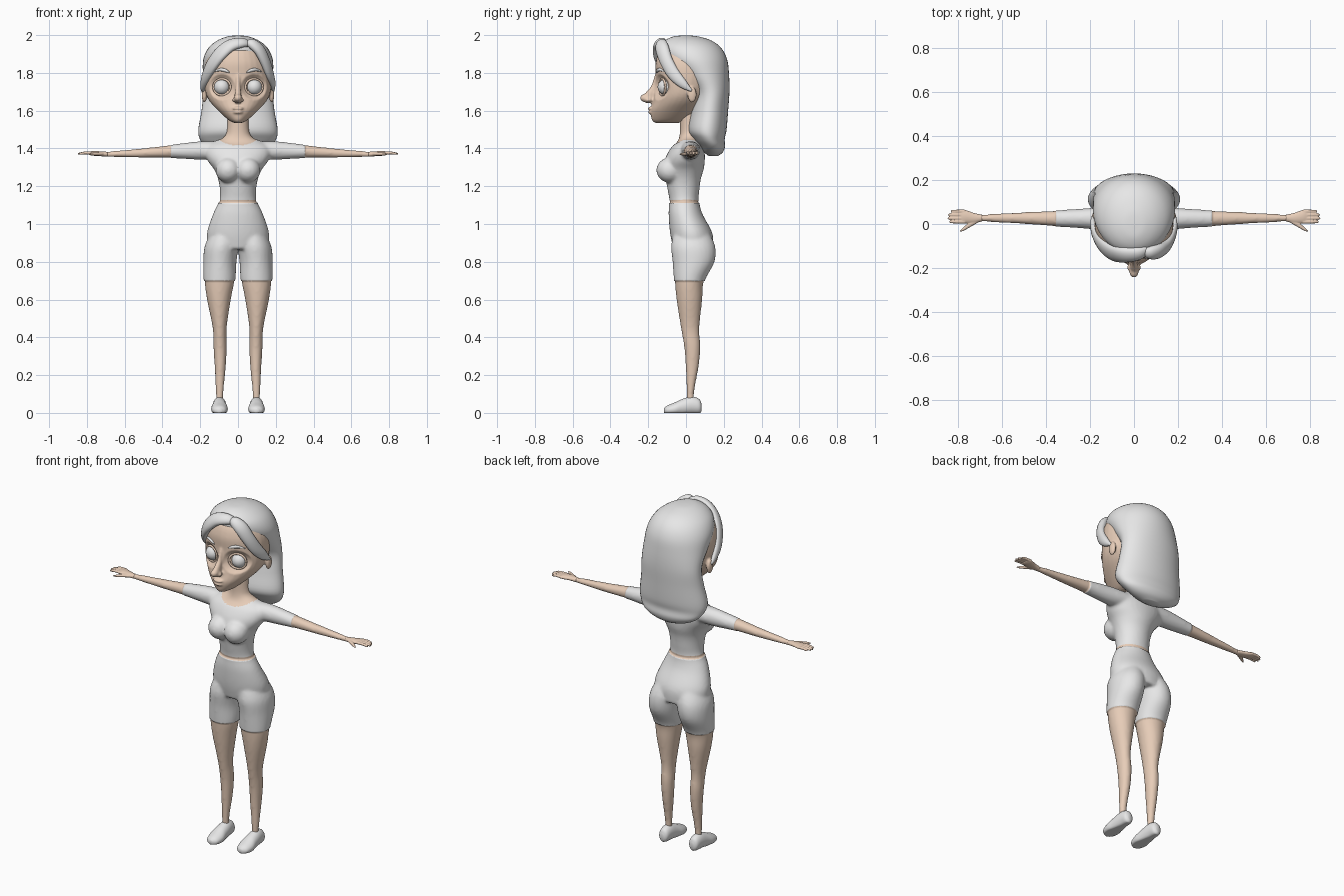
import bpy, bmesh, math
from mathutils import Vector, Matrix

X, Y, Z = Vector((1, 0, 0)), Vector((0, 1, 0)), Vector((0, 0, 1))
HEAD = Vector((0, 0.02, 1.75))


def material(name, rgb):
    m = bpy.data.materials.new(name)
    m.diffuse_color = (*rgb, 1)
    return m


SKIN = material("skin", (0.8, 0.61, 0.48))
GREY = material("light grey", (0.8, 0.8, 0.8))


def spline(rings, k):
    """Catmull-Rom resampling of (x, y, z, a, b) rings."""
    r = [Vector(p) for p in rings]
    out = []
    for i in range(len(r) - 1):
        p0, p1, p2, p3 = r[max(i - 1, 0)], r[i], r[i + 1], r[min(i + 2, len(r) - 1)]
        for j in range(k):
            t = j / k
            out.append(0.5 * (2 * p1 + (p2 - p0) * t + (2 * p0 - 5 * p1 + 4 * p2 - p3) * t * t
                              + (3 * p1 - p0 - 3 * p2 + p3) * t ** 3))
    return out + [r[-1]]


def sweep(bm, rings, axes=None, n=24, k=5):
    """Skin elliptical rings; without axes the rings follow the path around the head."""
    pts = spline(rings, k)
    loops = []
    for i, p in enumerate(pts):
        c = Vector(p[:3])
        if axes:
            u, v = axes
        else:
            t = (Vector(pts[min(i + 1, len(pts) - 1)][:3]) - Vector(pts[max(i - 1, 0)][:3])).normalized()
            v = c - HEAD
            v = (v - t * v.dot(t)).normalized()
            u = t.cross(v)
        a, b = max(p[3], 0.001), max(p[4], 0.001)
        loops.append([bm.verts.new(c + u * a * math.cos(w) + v * b * math.sin(w))
                      for w in (2 * math.pi * j / n for j in range(n))])
    for l0, l1 in zip(loops, loops[1:]):
        for j in range(n):
            bm.faces.new((l0[j], l0[(j + 1) % n], l1[(j + 1) % n], l1[j]))
    bm.faces.new(loops[0][::-1])
    bm.faces.new(loops[-1])


def ball(bm, loc, size):
    bmesh.ops.create_uvsphere(bm, u_segments=24, v_segments=16, radius=1,
                              matrix=Matrix.Translation(loc) @ Matrix.Diagonal((*size, 1)))


def flip(rings, s):
    return [(s * r[0], *r[1:]) for r in rings]


def finish(name, bm, mat, voxel=0, smooth=4):
    bmesh.ops.recalc_face_normals(bm, faces=bm.faces)
    me = bpy.data.meshes.new(name)
    bm.to_mesh(me)
    bm.free()
    ob = bpy.data.objects.new(name, me)
    bpy.context.collection.objects.link(ob)
    if voxel:  # fuse overlapping volumes, soften the joins, then bake
        m = ob.modifiers.new("fuse", 'REMESH')
        m.mode, m.voxel_size = 'VOXEL', voxel
        m = ob.modifiers.new("soften", 'SMOOTH')
        m.factor, m.iterations = 0.5, smooth
        dg = bpy.context.evaluated_depsgraph_get()
        baked = bpy.data.meshes.new_from_object(ob.evaluated_get(dg))
        ob.modifiers.clear()
        ob.data = baked
    ob.data.materials.clear()
    ob.data.materials.append(mat)
    for p in ob.data.polygons:
        p.use_smooth = True
    return ob


# Body: torso, neck, bust, arms and legs fused together
bm = bmesh.new()
torso = [(.87, .038, .15, .10), (.95, .028, .16, .107), (1.05, -.002, .128, .085),
         (1.12, -.01, .097, .075), (1.18, -.013, .094, .082), (1.24, -.015, .104, .092),
         (1.29, -.014, .125, .106), (1.33, -.008, .155, .105), (1.37, 0, .172, .098),
         (1.41, .008, .165, .08), (1.435, .014, .125, .06), (1.46, .016, .075, .052),
         (1.50, .016, .058, .048), (1.60, .012, .055, .045)]
sweep(bm, [(0, y, z, a, b) for z, y, a, b in torso], (X, Y), 32)
leg = [(.098, .024, .03, .018, .018), (.097, .024, .12, .021, .021), (.094, .033, .25, .030, .035),
       (.095, .033, .35, .035, .043), (.097, .022, .45, .037, .049), (.101, .018, .60, .063, .068),
       (.098, .018, .70, .079, .077), (.096, .040, .80, .083, .106), (.087, .038, .88, .085, .112),
       (.07, .03, .95, .07, .09)]
arm = [(.08, .02, 1.39, .06, .045), (.2, .025, 1.389, .046, .047), (.36, .025, 1.384, .035, .033),
       (.5, .027, 1.376, .027, .025), (.7, .027, 1.369, .016, .014), (.72, .027, 1.37, .016, .012)]
for s in (-1, 1):
    sweep(bm, flip(leg, s), (X, Y))
    sweep(bm, flip(arm, s), (Y, Z))
    ball(bm, (s * .052, -.085, 1.285), (.065, .07, .065))
body = finish("body_with_clothes", bm, SKIN, .009, 6)
body.data.materials.append(GREY)

# Clothes: cut the hem lines, colour the regions, lift the cloth slightly
bm = bmesh.new()
bm.from_mesh(body.data)
for co, no in (((0, 0, .70), Z), ((0, 0, 1.11), Z), ((0, 0, 1.128), Z), ((.355, 0, 0), X), ((-.355, 0, 0), X)):
    bmesh.ops.bisect_plane(bm, geom=bm.verts[:] + bm.edges[:] + bm.faces[:], plane_co=co, plane_no=no)
for f in bm.faces:
    c = f.calc_center_median()
    neck = c.z > 1.46 or (c.x / .12) ** 2 + ((c.z - 1.48) / .065) ** 2 < 1
    skin = c.z < .70 or 1.11 < c.z < 1.128 or abs(c.x) > .355 or neck
    f.material_index = 0 if skin else 1
bm.normal_update()
for v in bm.verts:
    if any(f.material_index for f in v.link_faces):
        v.co += v.normal * (.005 if v.co.z < 1.115 else .002)
bm.to_mesh(body.data)
bm.free()

# Hands and shoes
palm = [(.69, .027, 1.369, .015, .013), (.73, .027, 1.372, .024, .013), (.77, .034, 1.374, .031, .012),
        (.79, .035, 1.374, .029, .008)]
thumb = [(.715, .015, 1.371, .012, .009), (.75, -.005, 1.371, .012, .009), (.775, -.022, 1.37, .009, .007),
         (.793, -.034, 1.369, .003, .003)]
shoe = [(.098, .083, .028, .012, .018), (.098, .07, .035, .028, .038), (.098, .03, .04, .034, .046),
        (.098, -.02, .03, .039, .043), (.098, -.06, .02, .044, .035), (.098, -.1, .014, .034, .024),
        (.098, -.116, .012, .012, .012)]
for s, side in ((-1, "right"), (1, "left")):
    bm = bmesh.new()
    sweep(bm, flip(palm, s), (Y, Z))
    sweep(bm, flip(thumb, s), (Y, Z), 12)
    for y, tip in ((.058, .835), (.042, .847), (.026, .849), (.010, .842)):
        sweep(bm, flip([(.77, y, 1.375, .008, .008), (.81, y, 1.376, .0075, .0075),
                        (tip - .006, y, 1.372, .006, .006), (tip, y, 1.371, .002, .002)], s), (Y, Z), 12)
    finish(side + "_hand", bm, SKIN, .0035, 2)
    bm = bmesh.new()
    sweep(bm, flip(shoe, s), (X, Z))
    for v in bm.verts:
        v.co.z = max(v.co.z, 0)
    finish(side + "_shoe", bm, GREY)

# Head with nose, lips and ears; eye sockets pressed in afterwards
bm = bmesh.new()
skull = [(1.535, -.10, .02, .06), (1.55, -.088, .05, .092), (1.60, -.06, .105, .128), (1.65, -.03, .15, .145),
         (1.70, -.01, .173, .155), (1.78, 0, .18, .16), (1.86, 0, .17, .16), (1.93, 0, .13, .13),
         (1.97, 0, .06, .06)]
sweep(bm, [(0, y, z, a, b) for z, y, a, b in skull], (X, Y), 32)
sweep(bm, [(0, -.15, 1.79, .012, .015), (0, -.165, 1.73, .013, .02), (0, -.19, 1.69, .017, .028),
           (0, -.2, 1.655, .02, .032), (0, -.19, 1.64, .012, .02)], (X, Y))
ball(bm, (0, -.217, 1.667), (.021, .027, .021))
ball(bm, (0, -.183, 1.612), (.032, .021, .009))
ball(bm, (0, -.182, 1.592), (.028, .02, .009))
for s in (-1, 1):
    ball(bm, (s * .018, -.198, 1.657), (.013, .018, .012))
    ball(bm, (s * .178, .032, 1.685), (.014, .024, .042))
head = finish("head", bm, SKIN, .006, 3)
for v in head.data.vertices:
    r = math.hypot(abs(v.co.x) - .085, v.co.z - 1.725) / .068
    if v.co.y < -.04 and r < 1:
        v.co.y += .035 * (1 - r * r)

# Eyes, eyelids and brows
for s, side in ((-1, "right"), (1, "left")):
    bm = bmesh.new()
    ball(bm, (s * .085, -.107, 1.725), (.042, .043, .042))
    finish(side + "_eye", bm, GREY)
    bm = bmesh.new()
    sweep(bm, [(s * (.085 + .045 * math.cos(w)), -.125 + .016 * math.cos(w), 1.725 + .043 * math.sin(w), .006, .006)
               for w in (i * math.pi / 8 for i in range(17))], n=10, k=3)
    finish(side + "_eyelid", bm, SKIN)
    bm = bmesh.new()
    sweep(bm, [(s * .045, -.155, 1.803, .003, .003), (s * .065, -.15, 1.812, .008, .009),
               (s * .095, -.137, 1.817, .008, .008), (s * .128, -.112, 1.806, .002, .002)], (Y, Z), 12)
    finish(side + "_eyebrow", bm, GREY)

# Hair: long bob and two swept bangs
bm = bmesh.new()
bob = [(1.36, .145, .05, .025), (1.38, .145, .12, .05), (1.41, .14, .172, .067), (1.45, .122, .202, .083),
       (1.50, .113, .21, .102), (1.60, .125, .193, .098), (1.70, .132, .184, .098), (1.79, .095, .186, .133),
       (1.87, .05, .184, .168), (1.93, .025, .158, .163), (1.97, .012, .112, .125), (1.993, 0, .055, .065),
       (1.998, 0, .01, .01)]
sweep(bm, [(0, y, z, a, b) for z, y, a, b in bob], (X, Y), 40)
finish("back_hair", bm, GREY)
bangs = {"right_bang": [(.06, -.12, 1.955, .02, .012), (.02, -.135, 1.96, .032, .022), (-.04, -.14, 1.945, .04, .025),
                        (-.095, -.132, 1.90, .046, .025), (-.14, -.1, 1.84, .046, .024),
                        (-.172, -.05, 1.775, .036, .02), (-.185, 0, 1.725, .022, .014),
                        (-.187, .035, 1.70, .006, .006)],
         "left_bang": [(.045, -.12, 1.95, .015, .012), (.07, -.13, 1.955, .03, .024), (.11, -.125, 1.925, .038, .025),
                       (.142, -.105, 1.865, .036, .024), (.166, -.07, 1.80, .034, .02),
                       (.182, -.02, 1.745, .025, .016), (.187, .03, 1.705, .006, .006)]}
for name, rings in bangs.items():
    bm = bmesh.new()
    sweep(bm, rings, n=20)
    finish(name, bm, GREY)
